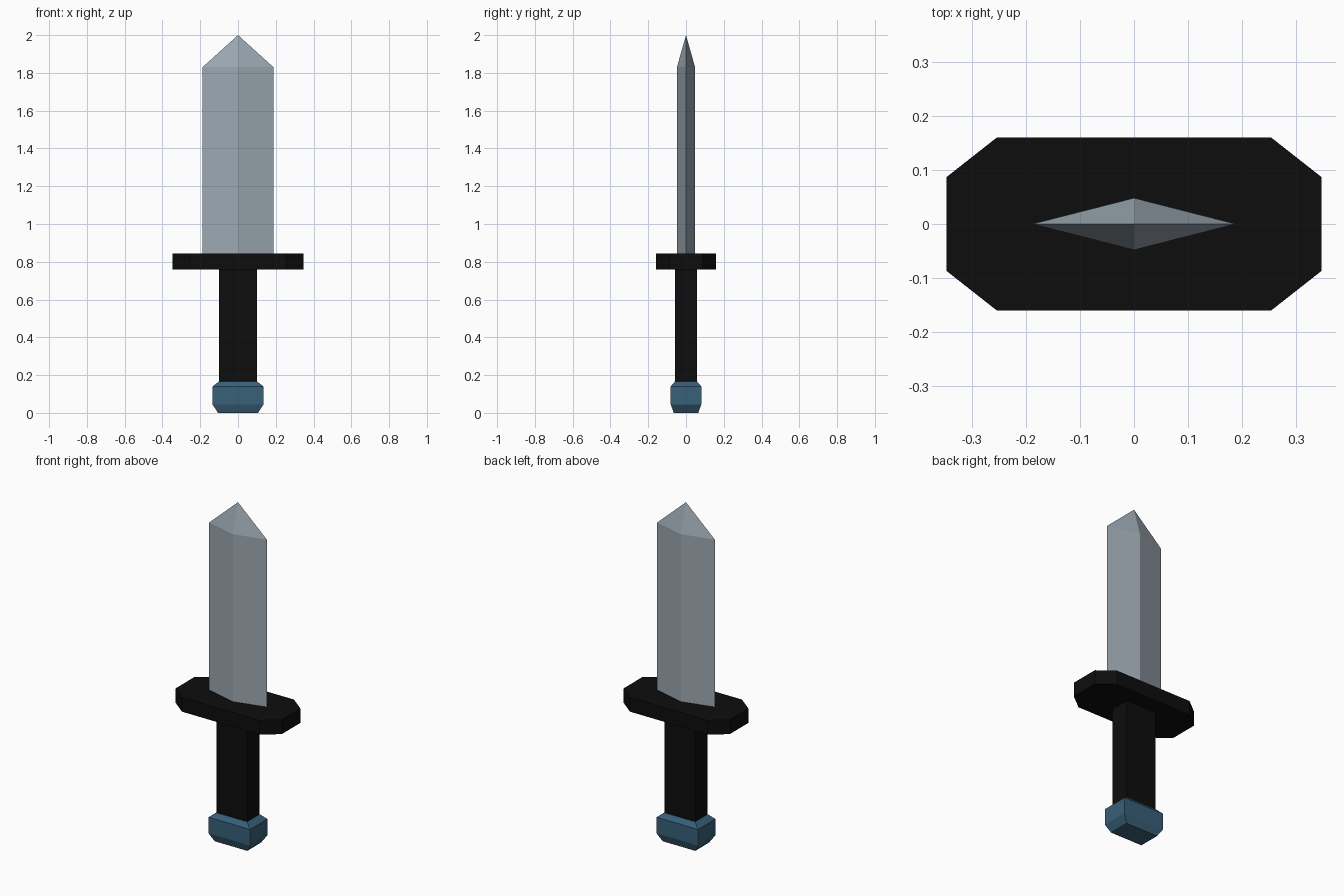
import bpy

if "Cube" in bpy.data.objects:
    bpy.data.objects.remove(bpy.data.objects["Cube"])


def material(name, color):
    mat = bpy.data.materials.new(name)
    mat.diffuse_color = (*color, 1)
    mat.use_nodes = True
    mat.node_tree.nodes["Principled BSDF"].inputs["Base Color"].default_value = mat.diffuse_color
    return mat


def rect(x, y):
    return [(-x, -y), (x, -y), (x, y), (-x, y)]


def rhombus(x, y):
    return [(-x, 0), (0, -y), (x, 0), (0, y)]


def loft(name, rings, mat, tip=None):
    """Join stacked (z, outline) rings, closed by flat caps or a pointed tip."""
    n = len(rings[0][1])
    verts = [(x, y, z) for z, outline in rings for x, y in outline]
    faces = [tuple(reversed(range(n)))]
    for r in range(len(rings) - 1):
        a = r * n
        for i in range(n):
            j = (i + 1) % n
            faces.append((a + i, a + j, a + n + j, a + n + i))
    top = len(verts) - n
    if tip is None:
        faces.append(tuple(range(top, top + n)))
    else:
        verts.append((0, 0, tip))
        faces += [(top + i, top + (i + 1) % n, top + n) for i in range(n)]
    mesh = bpy.data.meshes.new(name)
    mesh.from_pydata(verts, [], faces)
    mesh.materials.append(mat)
    obj = bpy.data.objects.new(name, mesh)
    bpy.context.collection.objects.link(obj)
    return obj


steel = material("steel", (0.33, 0.39, 0.44))
black = material("black", (0.004, 0.004, 0.004))
blue = material("blue", (0.04, 0.115, 0.19))

# Pommel: block with sloped top and bottom edges
loft("pommel", [(0, rect(0.106, 0.065)), (0.045, rect(0.135, 0.081)),
                (0.14, rect(0.135, 0.081)), (0.167, rect(0.1, 0.058))], blue)

# Grip: plain rectangular bar
loft("grip", [(0.167, rect(0.1, 0.058)), (0.76, rect(0.1, 0.058))], black)

# Guard: plate with clipped corners
plate = [(-0.253, -0.16), (0.253, -0.16), (0.346, -0.087), (0.346, 0.087),
         (0.253, 0.16), (-0.253, 0.16), (-0.346, 0.087), (-0.346, -0.087)]
loft("guard", [(0.76, plate), (0.844, plate)], black)

# Blade: diamond section ending in a point
loft("blade", [(0.844, rhombus(0.188, 0.048)), (1.83, rhombus(0.188, 0.048))],
     steel, tip=2.0)
